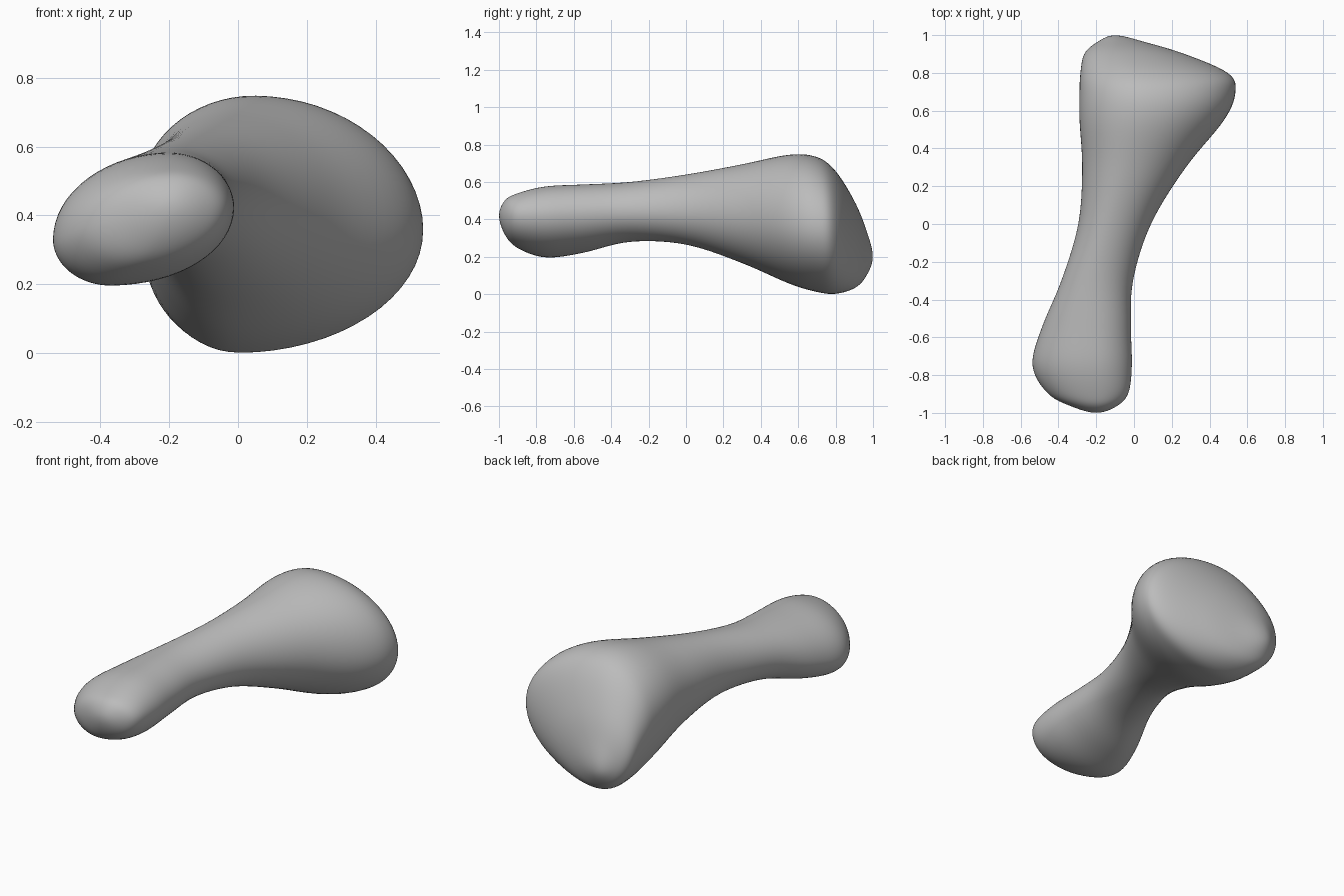
import bpy
import bmesh
import math

# Remove the default cube
default_cube = bpy.data.objects.get("Cube")
if default_cube:
    bpy.data.objects.remove(default_cube, do_unlink=True)

AROUND = 64   # points around each cross-section
STEPS = 7     # rings between two key sections

# Key sections along the body:
# y, min x, max x, min z, max z, x of crest, x of keel, z of min-x side, z of max-x side
SECTIONS = [
    (-1, -.2, -.2, .42, .42, -.2, -.2, .42, .42),
    (-.97, -.32, -.1, .32, .5, -.19, -.23, .4, .42),
    (-.9, -.455, -.03, .245, .54, -.19, -.3, .36, .42),
    (-.75, -.54, -.01, .195, .577, -.2, -.37, .33, .42),
    (-.55, -.49, -.015, .22, .587, -.2, -.33, .36, .43),
    (-.3, -.385, -.005, .28, .6, -.19, -.22, .43, .44),
    (0, -.295, .09, .265, .64, -.12, -.11, .45, .44),
    (.3, -.275, .275, .165, .695, -.03, -.03, .45, .42),
    (.55, -.29, .48, .055, .747, .04, 0, .45, .38),
    (.7, -.29, .54, .01, .735, .05, 0, .42, .36),
    (.8, -.285, .5, 0, .66, .03, 0, .37, .34),
    (.9, -.265, .27, .03, .5, -.04, -.03, .28, .27),
    (.96, -.2, .07, .09, .355, -.08, -.07, .22, .22),
    (1, -.1, -.1, .2, .2, -.1, -.1, .2, .2),
]


def mirrored(section):
    """Section with opposite sides swapped, so rails run smoothly over an end."""
    y, left, right, low, high, crest, keel, left_z, right_z = section
    return (y, right, left, high, low, keel, crest, right_z, left_z)


def blend(a, b, c, d, t):
    """Catmull-Rom interpolation between b and c."""
    return b + t * ((c - a) + t * ((a * 2 - b * 5 + c * 4 - d)
                                   + t * (b * 3 - a - c * 3 + d))) / 2


def ring_points(section):
    """Closed outline made of four quarter ellipses between the extreme points."""
    y, left, right, low, high, crest, keel, left_z, right_z = section
    points = []
    for i in range(AROUND):
        angle = math.tau * i / AROUND
        c, s = math.cos(angle), math.sin(angle)
        side_x, side_z = (right, right_z) if c >= 0 else (left, left_z)
        pole_x, pole_z = (crest, high) if s >= 0 else (keel, low)
        points.append((pole_x + (side_x - pole_x) * abs(c), y,
                       side_z + (pole_z - side_z) * abs(s)))
    return points


def loft(bm, sections):
    """Skin the interpolated sections and close both ends with a fan."""
    keys = [mirrored(sections[1])] + sections + [mirrored(sections[-2])]
    rings = []
    for k in range(len(sections) - 1):
        for step in range(STEPS):
            if k == 0 and step == 0:
                continue
            section = [blend(*values, step / STEPS) for values in zip(*keys[k:k + 4])]
            rings.append([bm.verts.new(p) for p in ring_points(section)])
    for lower, upper in zip(rings, rings[1:]):
        for i in range(AROUND):
            j = (i + 1) % AROUND
            bm.faces.new((lower[i], lower[j], upper[j], upper[i]))
    for ring, end in ((rings[0], sections[0]), (rings[-1], sections[-1])):
        tip = bm.verts.new((end[1], end[0], end[3]))
        for i in range(AROUND):
            bm.faces.new((tip, ring[i], ring[(i + 1) % AROUND]))
    bmesh.ops.recalc_face_normals(bm, faces=bm.faces)


# Plain grey material
grey = bpy.data.materials.new("plain_grey")
grey.use_nodes = True
colour = (.5, .5, .5, 1)
grey.diffuse_color = colour
grey.node_tree.nodes["Principled BSDF"].inputs["Base Color"].default_value = colour

# Smooth body with a narrow waist and two swollen ends
mesh = bpy.data.meshes.new("smooth_body")
bm = bmesh.new()
loft(bm, SECTIONS)
bm.to_mesh(mesh)
bm.free()
mesh.materials.append(grey)
body = bpy.data.objects.new("smooth_body", mesh)
bpy.context.collection.objects.link(body)

# Soften the joins between the outline quarters
soften = body.modifiers.new("soften", "SMOOTH")
soften.factor = .5
soften.iterations = 8
for polygon in mesh.polygons:
    polygon.use_smooth = True
